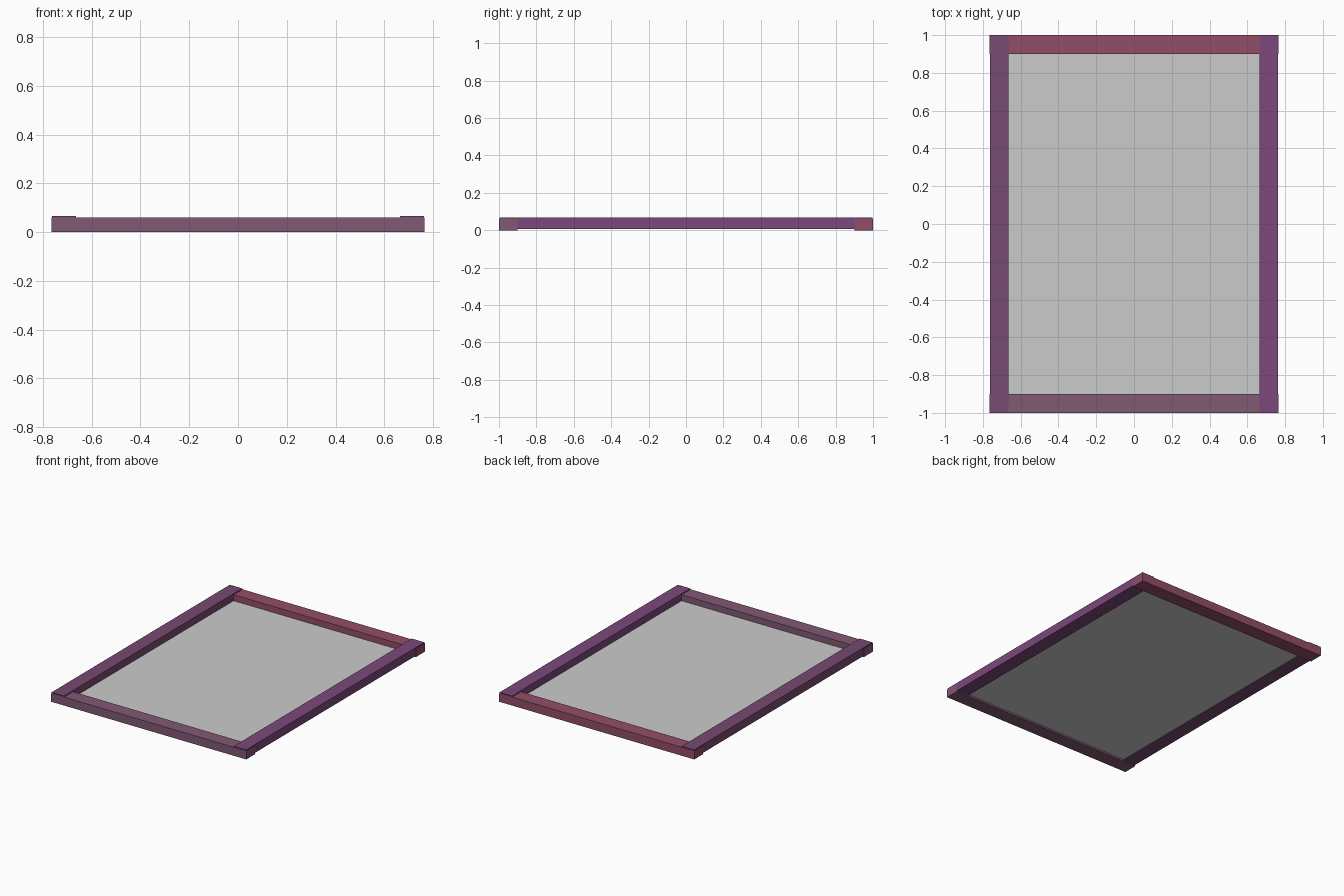
import bpy

if "Cube" in bpy.data.objects:
    bpy.data.objects.remove(bpy.data.objects["Cube"])


def box(name, x, y, z, colour=None):
    """Box spanning the (min, max) pairs on each axis."""
    bpy.ops.mesh.primitive_cube_add(size=1)
    ob = bpy.context.object
    ob.name = name
    ob.location = [(a + b) / 2 for a, b in (x, y, z)]
    ob.scale = [b - a for a, b in (x, y, z)]
    bpy.ops.object.transform_apply(location=True, scale=True)
    if colour:
        mat = bpy.data.materials.new(name + "_paint")
        mat.diffuse_color = (*colour, 1)
        mat.use_nodes = True
        mat.node_tree.nodes["Principled BSDF"].inputs["Base Color"].default_value = mat.diffuse_color
        ob.data.materials.append(mat)
    return ob


W, L, T = 0.765, 1.0, 0.1   # half width, half length, frame bar width

# End rails resting on the ground
box("front_rail", (-W, W), (-L, -L + T), (0, 0.06), (0.22, 0.10, 0.17))
box("back_rail", (-W, W), (L - T, L), (0, 0.06), (0.29, 0.075, 0.14))

# Side rails, slightly raised and lapping over the end rails
E = 0.002
box("left_rail", (-W + E, -W + T), (-L + E, L - E), (0.008, 0.067), (0.18, 0.07, 0.16))
box("right_rail", (W - T, W - E), (-L + E, L - E), (0.008, 0.067), (0.20, 0.065, 0.20))

# Thin grey panel set low in the frame
box("panel", (-W + T / 2, W - T / 2), (-L + T / 2, L - T / 2), (0.013, 0.017))
